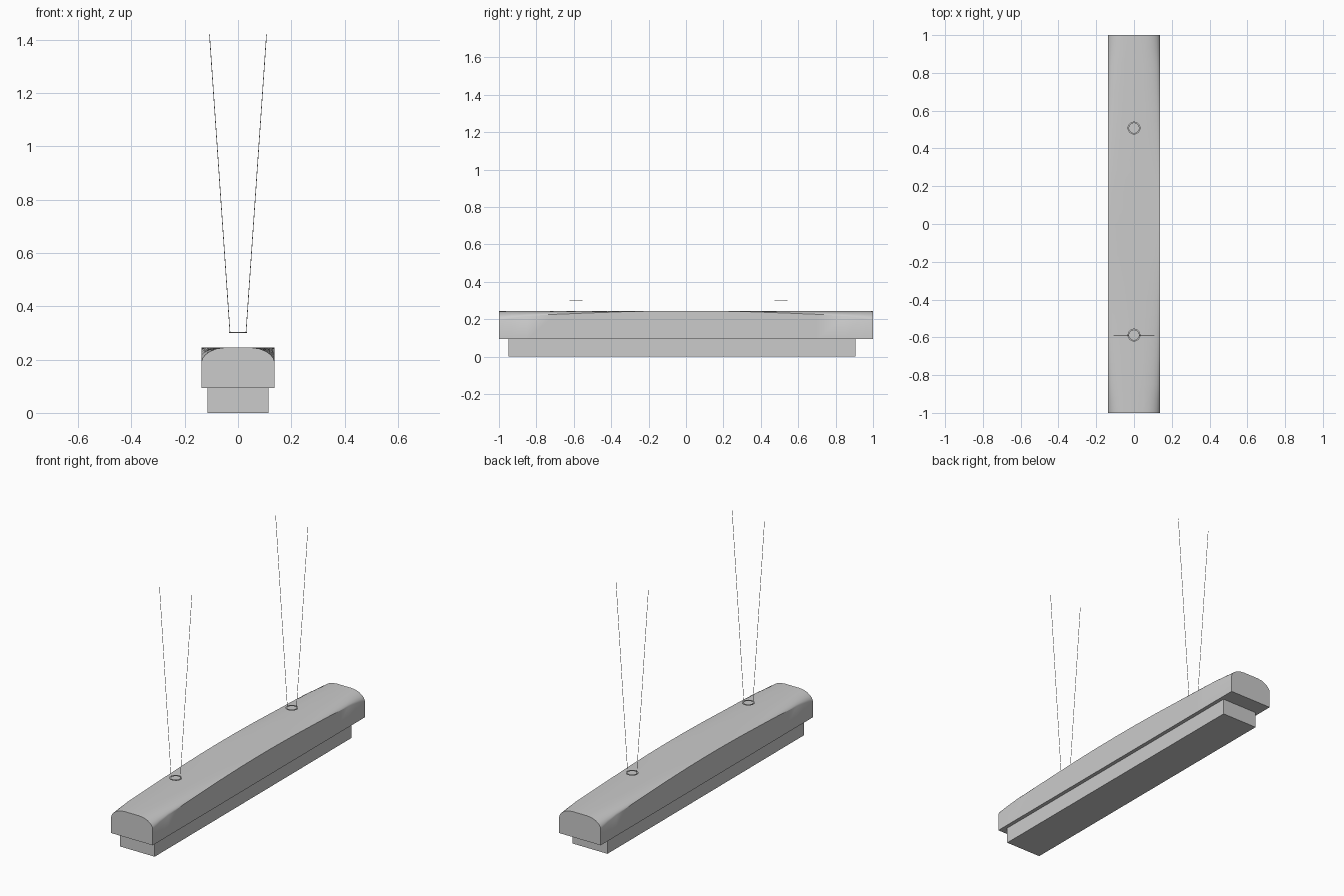
import bpy, bmesh
from math import cos, sin, pi
from mathutils import Vector

if "Cube" in bpy.data.objects:
    bpy.data.objects.remove(bpy.data.objects["Cube"])


def make_object(name, bm, smooth=None):
    bmesh.ops.recalc_face_normals(bm, faces=bm.faces)
    mesh = bpy.data.meshes.new(name)
    bm.to_mesh(mesh)
    bm.free()
    ob = bpy.data.objects.new(name, mesh)
    bpy.context.collection.objects.link(ob)
    if smooth is not None:
        bpy.ops.object.select_all(action='DESELECT')
        ob.select_set(True)
        bpy.context.view_layer.objects.active = ob
        bpy.ops.object.shade_smooth_by_angle(angle=smooth)
    return ob


def skin(bm, rings, close=False):
    """Bridge equal loops of points; cap the ends or close into a torus."""
    loops = [[bm.verts.new(p) for p in r] for r in rings]
    pairs = list(zip(loops, loops[1:]))
    if close:
        pairs.append((loops[-1], loops[0]))
    for a, b in pairs:
        for i in range(len(a)):
            j = (i + 1) % len(a)
            bm.faces.new((a[i], a[j], b[j], b[i]))
    if not close:
        bm.faces.new(loops[0])
        bm.faces.new(loops[-1])


HALF_W, BASE_Z, TOP_Z = 0.137, 0.093, 0.245

# Lower diffuser box, slightly shorter and narrower than the housing
bm = bmesh.new()
skin(bm, [[(sx * 0.115, y, z) for sx, z in ((-1, 0), (1, 0), (1, BASE_Z), (-1, BASE_Z))]
          for y in (-0.95, 0.905)])
make_object("lower_diffuser", bm)

# Upper housing: square section mid-length, shoulders dropping off toward both ends
shoulder = [(0.137, 1.0), (0.132, 0.73), (0.12, 0.47), (0.103, 0.25), (0.08, 0.08), (0.05, 0.0)]
half_drop = [(0.0, 0.0), (0.17, 0.0012), (0.34, 0.005), (0.53, 0.012),
             (0.7, 0.019), (0.85, 0.028), (0.93, 0.039), (1.0, 0.053)]
stations = [(-y, d) for y, d in reversed(half_drop[1:])] + half_drop
rings = []
for y, drop in stations:
    right = [(x, y, TOP_Z - drop * f) for x, f in shoulder]
    left = [(-x, y, z) for x, _, z in reversed(right)]
    rings.append([(-HALF_W, y, BASE_Z), (HALF_W, y, BASE_Z)] + right + left)
bm = bmesh.new()
skin(bm, rings)
make_object("upper_housing", bm, smooth=0.6)

# Two hangers: a thin flat ring and a pair of spreading wires each
for label, y in (("front", -0.588), ("back", 0.508)):
    bm = bmesh.new()
    section = ((0.026, 0.300), (0.034, 0.300), (0.034, 0.303), (0.026, 0.303))
    skin(bm, [[(r * cos(2 * pi * k / 24), y + r * sin(2 * pi * k / 24), z) for r, z in section]
              for k in range(24)], close=True)
    make_object(label + "_hanger_ring", bm, smooth=0.6)

    bm = bmesh.new()
    for side in (-1, 1):
        ends = (Vector((side * 0.03, y, 0.301)), Vector((side * 0.107, y, 1.42)))
        skin(bm, [[c + Vector((0.0012 * cos(pi * k / 3), 0.0012 * sin(pi * k / 3), 0))
                   for k in range(6)] for c in ends])
    make_object(label + "_hanger_wires", bm, smooth=1.2)
